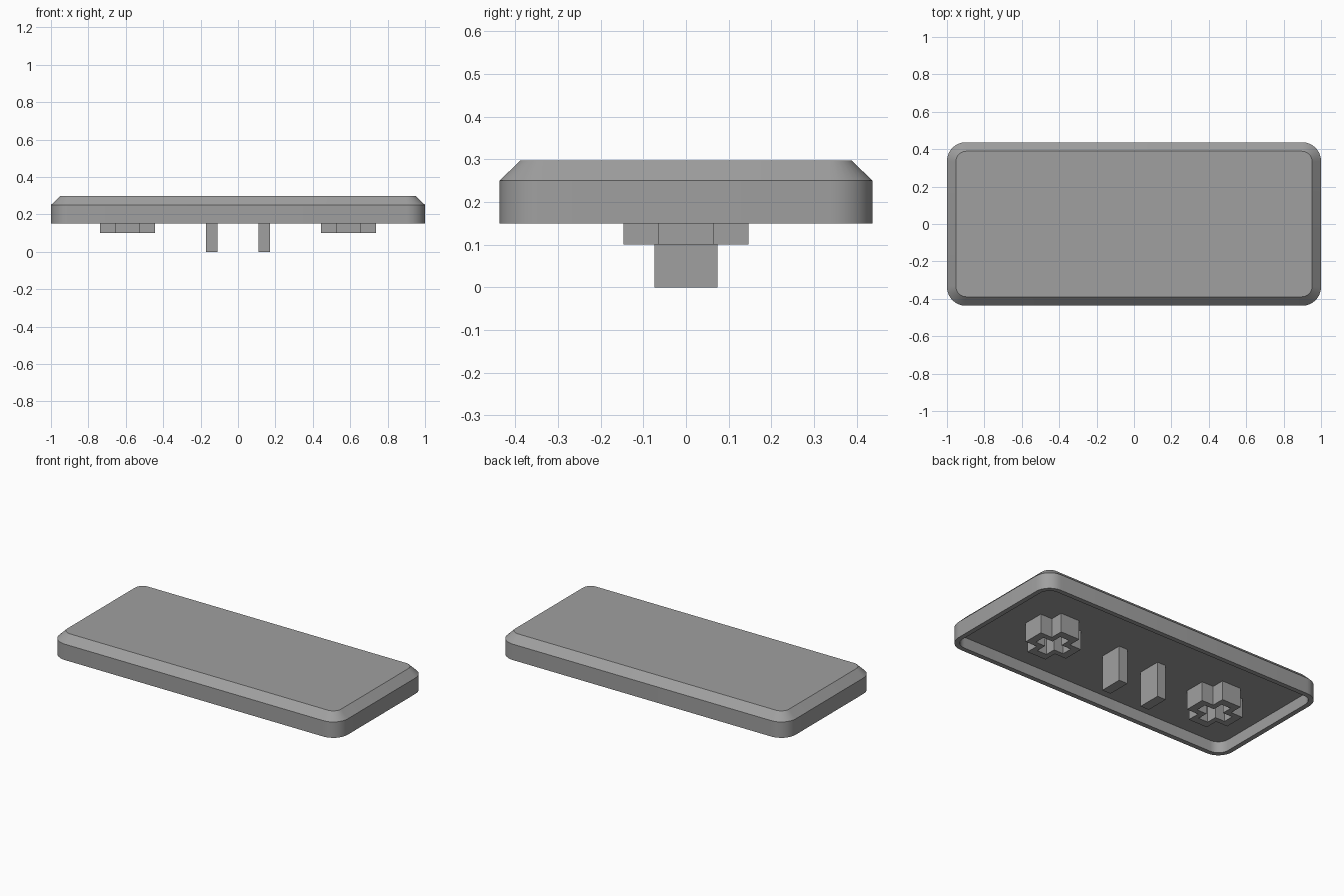
import bpy, bmesh, math
from mathutils import Vector

if "Cube" in bpy.data.objects:
    bpy.data.objects.remove(bpy.data.objects["Cube"])

RIM, SHOULDER, TOP, CEILING = 0.15, 0.25, 0.297, 0.22

grey = bpy.data.materials.new("mid grey")
grey.diffuse_color = (0.35, 0.35, 0.35, 1)
grey.use_nodes = True
grey.node_tree.nodes["Principled BSDF"].inputs["Base Color"].default_value = grey.diffuse_color


def rounded_rect(hx, hy, r, z, steps=8):
    """Counter-clockwise rounded rectangle."""
    pts = []
    for k, (sx, sy) in enumerate([(1, 1), (-1, 1), (-1, -1), (1, -1)]):
        for i in range(steps + 1):
            a = math.pi / 2 * (k + i / steps)
            pts.append(Vector((sx * (hx - r) + r * math.cos(a),
                               sy * (hy - r) + r * math.sin(a), z)))
    return pts


def plus(reach, arm, z, cx):
    """Counter-clockwise plus outline."""
    pts = []
    for k in range(4):
        c, s = [(1, 0), (0, 1), (-1, 0), (0, -1)][k]
        for x, y in [(reach, -arm), (reach, arm), (arm, arm)]:
            pts.append(Vector((cx + x * c - y * s, x * s + y * c, z)))
    return pts


def loft(name, rings, cap_start=False, cap_end=False):
    """Skin a run of matching rings, optionally closing the ends."""
    bm = bmesh.new()
    loops = [[bm.verts.new(p) for p in ring] for ring in rings]
    n = len(loops[0])
    for a, b in zip(loops, loops[1:]):
        for i in range(n):
            j = (i + 1) % n
            bm.faces.new((a[j], a[i], b[i], b[j]))
    if cap_start:
        bm.faces.new(loops[0])
    if cap_end:
        bm.faces.new(loops[-1][::-1])
    mesh = bpy.data.meshes.new(name)
    bm.to_mesh(mesh)
    bm.free()
    mesh.materials.append(grey)
    obj = bpy.data.objects.new(name, mesh)
    bpy.context.collection.objects.link(obj)
    return obj


# Hollow cap: top, chamfer, outer wall, rim, inner wall, ceiling
cap = loft("cap_shell", [
    rounded_rect(0.952, 0.389, 0.055, TOP),
    rounded_rect(1.0, 0.437, 0.10, SHOULDER),
    rounded_rect(1.0, 0.437, 0.10, RIM),
    rounded_rect(0.97, 0.407, 0.07, RIM),
    rounded_rect(0.97, 0.407, 0.07, CEILING),
], cap_start=True, cap_end=True)
bpy.context.view_layer.objects.active = cap
cap.select_set(True)
bpy.ops.object.shade_smooth_by_angle(angle=math.radians(30))

for side, s in (("left", -1), ("right", 1)):
    # Hollow plus-shaped sockets
    cx = s * 0.59
    loft(side + "_socket", [
        plus(0.147, 0.066, CEILING, cx),
        plus(0.147, 0.066, 0.10, cx),
        plus(0.10, 0.033, 0.10, cx),
        plus(0.10, 0.033, CEILING, cx),
    ])
    # Central prongs
    prong = [[Vector((s * 0.14 + x * 0.03, y * 0.074, z))
              for x, y in [(1, 1), (-1, 1), (-1, -1), (1, -1)]]
             for z in (CEILING, 0)]
    loft(side + "_prong", prong, cap_start=True, cap_end=True)
